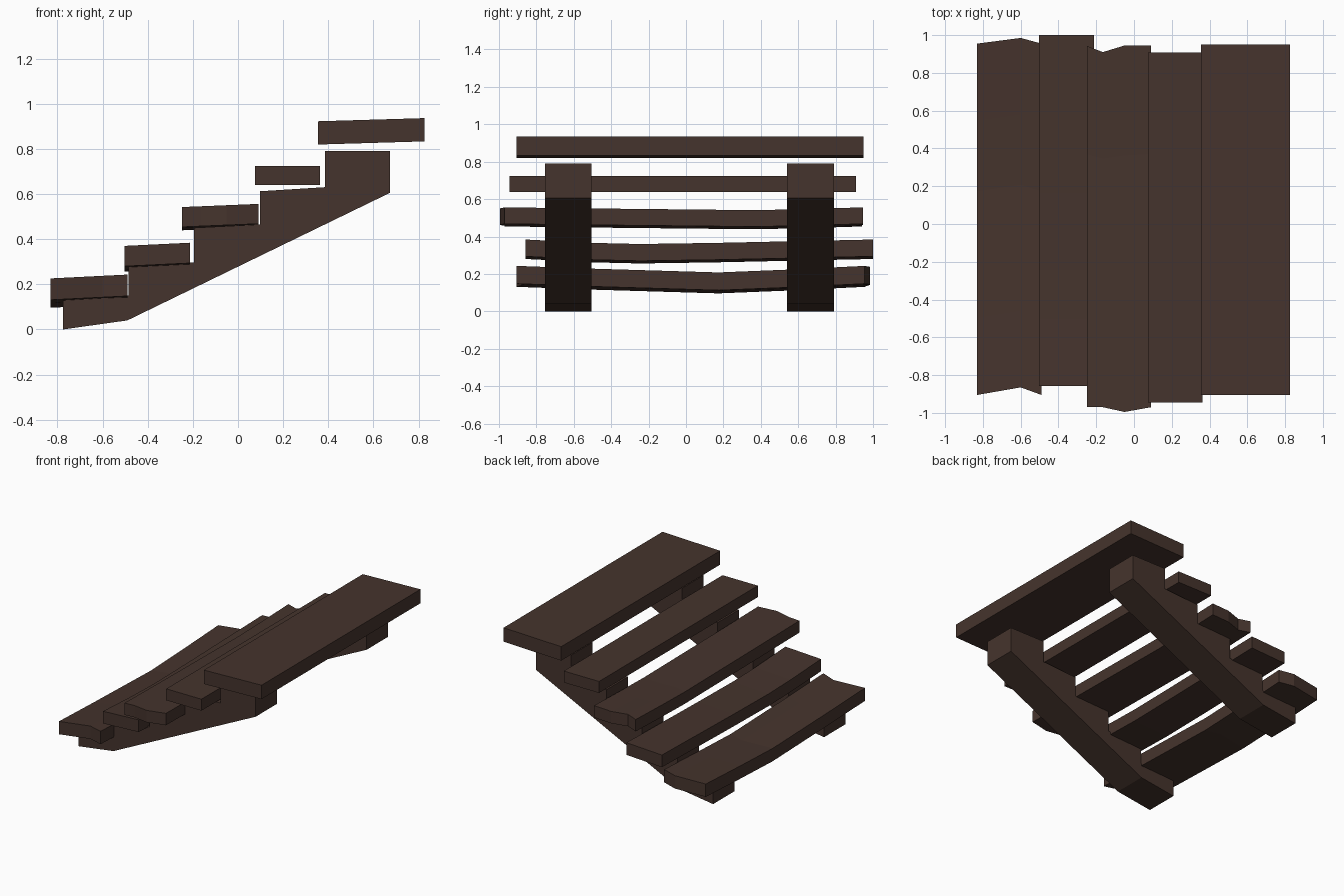
import bpy, bmesh

if "Cube" in bpy.data.objects:
    bpy.data.objects.remove(bpy.data.objects["Cube"])

wood = bpy.data.materials.new("dark brown wood")
wood.diffuse_color = (0.060, 0.034, 0.026, 1)
wood.use_nodes = True
wood.node_tree.nodes["Principled BSDF"].inputs["Base Color"].default_value = wood.diffuse_color


def finish(name, bm):
    bmesh.ops.recalc_face_normals(bm, faces=bm.faces)
    me = bpy.data.meshes.new(name)
    bm.to_mesh(me)
    bm.free()
    me.materials.append(wood)
    ob = bpy.data.objects.new(name, me)
    bpy.context.collection.objects.link(ob)


def stringer(name, y0, y1):
    # Sawtooth side beam, extruded across y
    prof = [(-0.775, 0), (-0.49, 0.04), (0.673, 0.605), (0.673, 0.79),
            (0.385, 0.79), (0.385, 0.63), (0.097, 0.612), (0.097, 0.465),
            (-0.195, 0.45), (-0.195, 0.297), (-0.485, 0.28),
            (-0.485, 0.15), (-0.775, 0.135)]
    bm = bmesh.new()
    f = bm.faces.new([bm.verts.new((x, y0, z)) for x, z in prof])
    r = bmesh.ops.extrude_face_region(bm, geom=[f])
    vs = [v for v in r["geom"] if isinstance(v, bmesh.types.BMVert)]
    bmesh.ops.translate(bm, verts=vs, vec=(0, y1 - y0, 0))
    finish(name, bm)


def tread(name, rows, z_left, z_right, thick, sag=()):
    # rows: (x, front y, back y); sag: (fraction along y, drop)
    stations = [(0, 0), *sag, (1, 0)]
    xa, xb = rows[0][0], rows[-1][0]
    bm = bmesh.new()
    grid = {}
    for i, (x, ya, yb) in enumerate(rows):
        top = z_left + (z_right - z_left) * (x - xa) / (xb - xa)
        for j, (t, d) in enumerate(stations):
            for k in (0, 1):
                grid[i, j, k] = bm.verts.new((x, ya + (yb - ya) * t, top - d - k * thick))
    n, m = len(rows) - 1, len(stations) - 1

    def quad(*keys):
        bm.faces.new([grid[q] for q in keys])
    for i in range(n):
        for j in range(m):
            for k in (0, 1):
                quad((i, j, k), (i + 1, j, k), (i + 1, j + 1, k), (i, j + 1, k))
        for j in (0, m):
            quad((i, j, 0), (i + 1, j, 0), (i + 1, j, 1), (i, j, 1))
    for j in range(m):
        for i in (0, n):
            quad((i, j, 0), (i, j + 1, 0), (i, j + 1, 1), (i, j, 1))
    finish(name, bm)


# Side beams
stringer("front_stringer", -0.755, -0.505)
stringer("back_stringer", 0.54, 0.79)

# Worn planks, bottom to top
tread("tread_1", [(-0.83, -0.905, 0.955), (-0.6, -0.865, 0.985), (-0.49, -0.905, 0.955)],
      0.226, 0.243, 0.095, [(0.22, 0.015), (0.58, 0.035), (0.78, 0.02)])
tread("tread_2", [(-0.503, -0.857, 1.0), (-0.213, -0.857, 1.0)],
      0.37, 0.384, 0.09, [(0.19, 0.018), (0.33, 0.024), (0.55, 0.018), (0.8, 0.008)])
tread("tread_3", [(-0.248, -0.97, 0.942), (-0.165, -0.97, 0.91),
                  (-0.05, -0.995, 0.945), (0.09, -0.97, 0.945)],
      0.542, 0.556, 0.088, [(0.25, 0.006), (0.7, 0.015), (0.85, 0.009)])
tread("tread_4", [(0.075, -0.945, 0.908), (0.363, -0.945, 0.908)],
      0.724, 0.724, 0.085)
tread("top_landing_tread", [(0.355, -0.905, 0.95), (0.826, -0.905, 0.95)],
      0.922, 0.936, 0.103)
